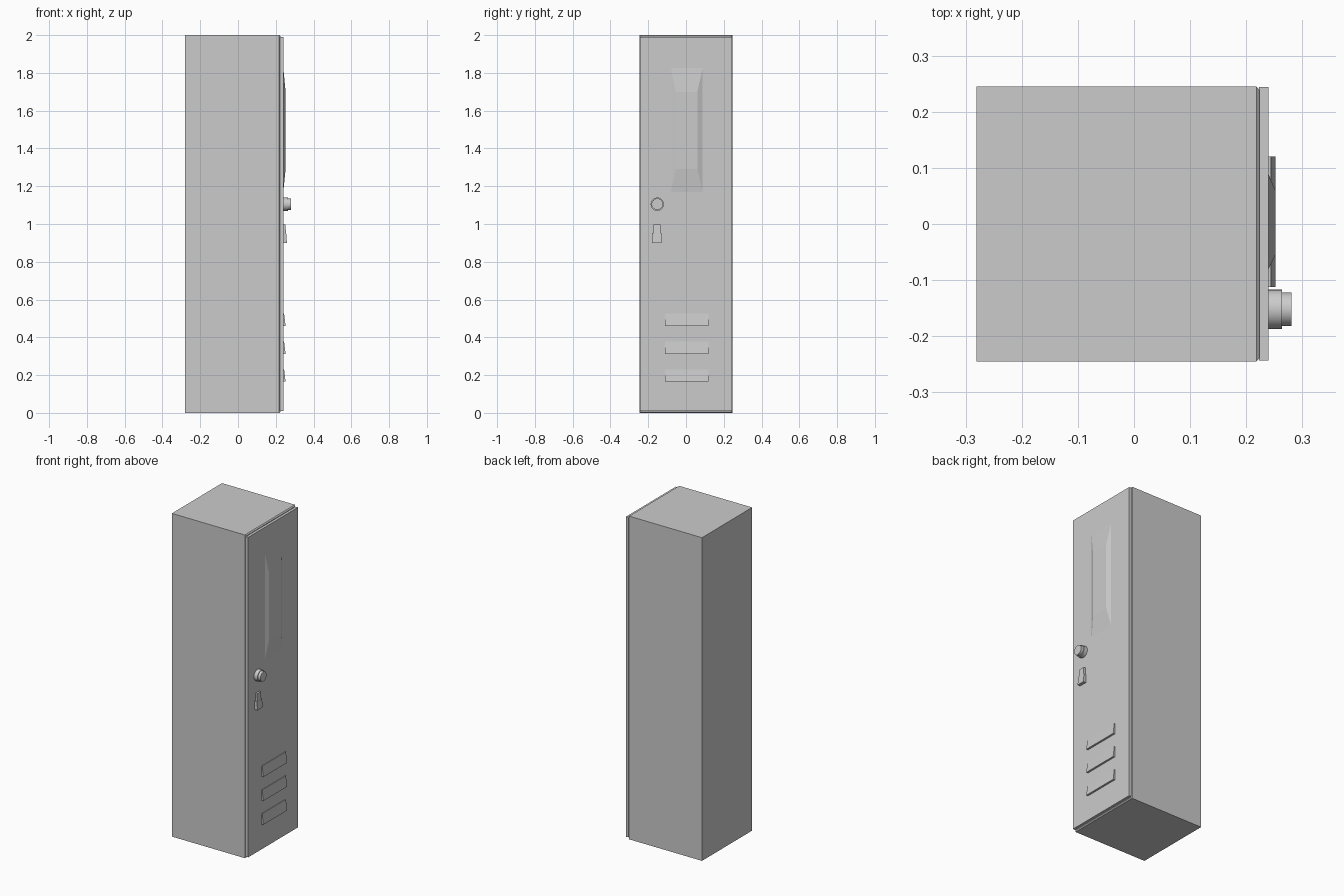
import bpy, bmesh, math

if "Cube" in bpy.data.objects:
    bpy.data.objects.remove(bpy.data.objects["Cube"])


def add_object(name, bm):
    bmesh.ops.recalc_face_normals(bm, faces=bm.faces)
    mesh = bpy.data.meshes.new(name)
    bm.to_mesh(mesh)
    bm.free()
    obj = bpy.data.objects.new(name, mesh)
    bpy.context.collection.objects.link(obj)
    return obj


def loft(name, rings):
    """Join rings of equal point count into a closed solid."""
    bm = bmesh.new()
    loops = [[bm.verts.new(p) for p in ring] for ring in rings]
    n = len(loops[0])
    for a, b in zip(loops, loops[1:]):
        for i in range(n):
            j = (i + 1) % n
            bm.faces.new((a[i], a[j], b[j], b[i]))
    bm.faces.new(loops[0])
    bm.faces.new(loops[-1])
    return add_object(name, bm)


def rect(x, y0, y1, z0, z1):
    """Rectangle parallel to the door."""
    return [(x, y0, z0), (x, y1, z0), (x, y1, z1), (x, y0, z1)]


# Cabinet with a chamfered front rim
loft("locker_body", [rect(-0.281, -0.245, 0.245, 0, 2),
                     rect(0.218, -0.245, 0.245, 0, 2),
                     rect(0.224, -0.239, 0.239, 0.006, 1.994)])

# Door slab
loft("door", [rect(0.223, -0.243, 0.244, 0.01, 1.99),
              rect(0.24, -0.243, 0.244, 0.01, 1.99)])

# Raised, bevelled upper panel
loft("door_panel", [rect(0.239, -0.08, 0.088, 1.17, 1.825),
                    rect(0.24, -0.08, 0.088, 1.17, 1.825),
                    rect(0.252, -0.055, 0.06, 1.29, 1.70)])

# Vent louvres: wedges that stick out at the bottom
for i, z in enumerate((0.165, 0.312, 0.46)):
    profile = [(0.236, z), (0.252, z), (0.244, z + 0.066), (0.236, z + 0.066)]
    loft(f"vent_louvre_{i + 1}",
         [[(x, y, h) for x, h in profile] for y in (-0.112, 0.12)])

# Lock dial: stepped cylinder turned around the x axis
steps = [(0.236, 0.035), (0.264, 0.035), (0.264, 0.030), (0.281, 0.030)]
angles = [math.tau * i / 32 for i in range(32)]
dial = loft("lock_dial", [[(x, -0.152 + r * math.cos(a), 1.105 + r * math.sin(a))
                           for a in angles] for x, r in steps])
bpy.context.view_layer.objects.active = dial
dial.select_set(True)
bpy.ops.object.shade_smooth_by_angle(angle=math.radians(35))

# Latch: narrow upper tongue above a wider pull
for name, half, profile in (
        ("latch_tongue", 0.019, [(0.236, 0.94), (0.255, 0.94), (0.251, 0.998), (0.236, 0.998)]),
        ("latch_pull", 0.025, [(0.236, 0.90), (0.259, 0.90), (0.255, 0.952), (0.236, 0.952)])):
    loft(name, [[(x, -0.154 + s * half, z) for x, z in profile] for s in (-1, 1)])
